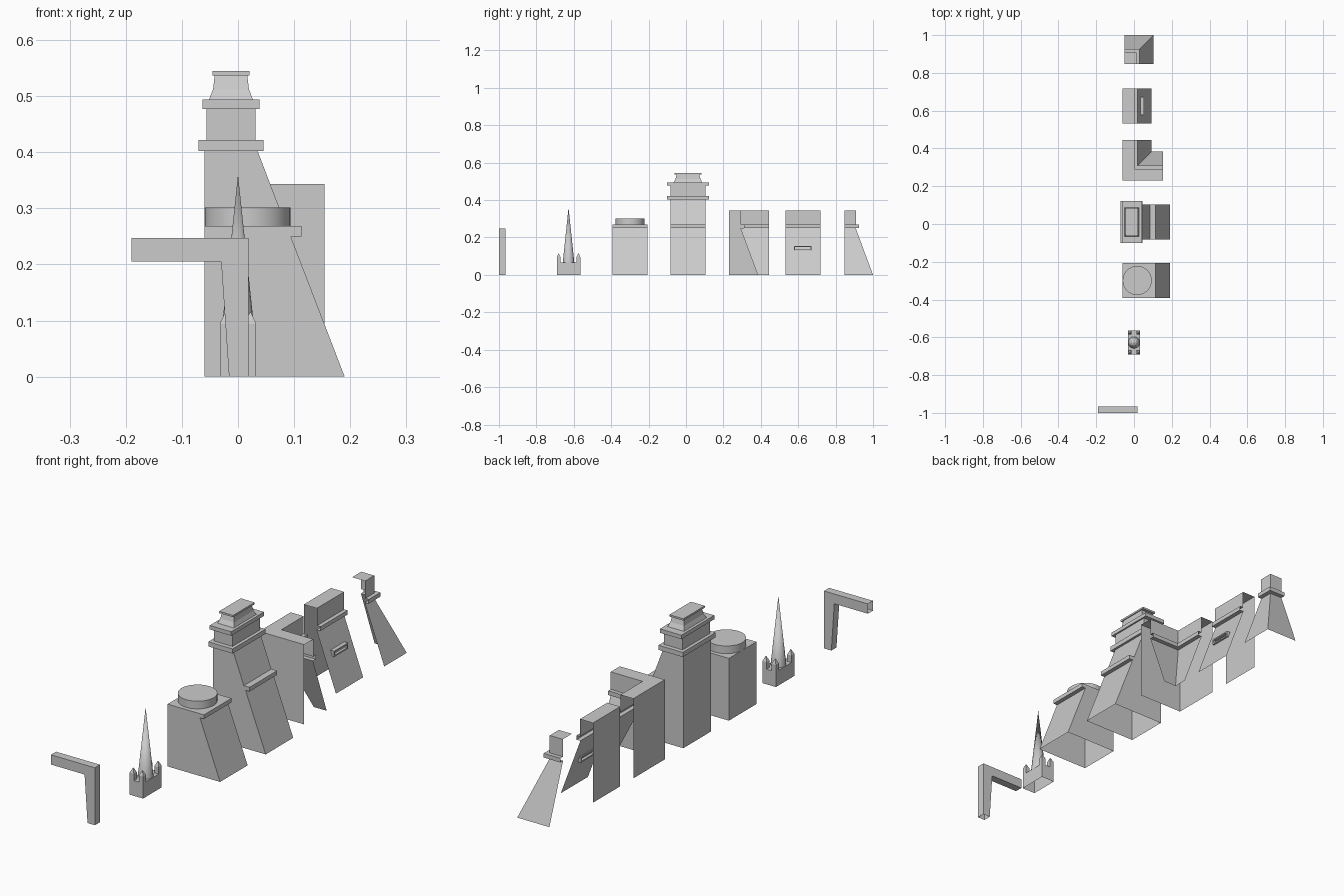
import bpy, bmesh
from mathutils import Matrix

if "Cube" in bpy.data.objects:
    bpy.data.objects.remove(bpy.data.objects["Cube"], do_unlink=True)

stone = bpy.data.materials.new("grey_stone")
stone.use_nodes = True
GREY = (0.6, 0.6, 0.6, 1)
stone.diffuse_color = GREY
stone.node_tree.nodes["Principled BSDF"].inputs["Base Color"].default_value = GREY


def finish(name, bm, smooth=False):
    me = bpy.data.meshes.new(name)
    bm.to_mesh(me)
    bm.free()
    ob = bpy.data.objects.new(name, me)
    bpy.context.collection.objects.link(ob)
    me.materials.append(stone)
    if smooth:
        bpy.ops.object.select_all(action="DESELECT")
        ob.select_set(True)
        bpy.context.view_layer.objects.active = ob
        bpy.ops.object.shade_smooth_by_angle(angle=0.7)
    return ob


def sweep(name, profile, frames, caps=False, gap=None):
    """Sweep an open (distance, height) profile through frames mapping distance to (x, y)."""
    bm = bmesh.new()
    rings = [[bm.verts.new((*f(d), z)) for d, z in profile] for f in frames]
    for a, b in zip(rings, rings[1:]):
        for i in range(len(profile) - 1):
            if i != gap:
                bm.faces.new((a[i], b[i], b[i + 1], a[i + 1]))
    if caps:
        bm.faces.new(rings[0])
        bm.faces.new(rings[-1][::-1])
    return finish(name, bm)


def straight(y0, y1, x0=0):
    return [lambda d: (x0 + d, y0), lambda d: (x0 + d, y1)]


def loft(name, cx, cy, levels, open_bottom=False):
    """Stack rectangles given as (height, half width, half depth)."""
    bm = bmesh.new()
    rings = [[bm.verts.new((cx + sx * hx, cy + sy * hy, z))
              for sx, sy in ((-1, -1), (1, -1), (1, 1), (-1, 1))] for z, hx, hy in levels]
    for a, b in zip(rings, rings[1:]):
        for i in range(4):
            j = (i + 1) % 4
            bm.faces.new((a[i], a[j], b[j], b[i]))
    bm.faces.new(rings[-1])
    if not open_bottom:
        bm.faces.new(rings[0][::-1])
    return finish(name, bm)


def box(name, x0, x1, y0, y1, z0, z1, **kw):
    hx, hy = (x1 - x0) / 2, (y1 - y0) / 2
    return loft(name, x0 + hx, y0 + hy, [(z0, hx, hy), (z1, hx, hy)], **kw)


def cone(name, x, y, z0, z1, r0, r1, sides):
    bm = bmesh.new()
    bmesh.ops.create_cone(bm, cap_ends=True, segments=sides, radius1=r0, radius2=r1,
                          depth=z1 - z0, matrix=Matrix.Translation((x, y, (z0 + z1) / 2)))
    return finish(name, bm, smooth=True)


LEDGE, LEDGE_TOP, WALL_TOP = 0.25, 0.268, 0.343
BACK = -0.06

# Angled bracket, open at its foot and arm end
sweep("bracket", [(0.019, 0), (0.019, 0.247), (-0.19, 0.247), (-0.19, 0.205),
                  (-0.03, 0.205), (-0.016, 0)], straight(-1, -0.965), caps=True, gap=2)

# Spire with corner pinnacles
SY = -0.628
box("spire_base", -0.032, 0.032, SY - 0.063, SY + 0.063, 0, 0.065, open_bottom=True)
cone("spire", 0, SY, 0.065, 0.36, 0.031, 0, 16)
for sx in (-1, 1):
    for sy in (-1, 1):
        loft("pinnacle", sx * 0.022, SY + sy * 0.053,
             [(0.06, 0.01, 0.01), (0.095, 0.01, 0.01), (0.115, 0.001, 0.001)])

# Low bastion with a round platform
sweep("low_bastion", [(0.19, 0), (0.094, LEDGE), (0.113, LEDGE), (0.113, LEDGE_TOP),
                      (BACK, LEDGE_TOP), (BACK, 0)], straight(-0.393, -0.206), caps=True)
cone("round_platform", 0.017, -0.299, LEDGE_TOP - 0.003, 0.301, 0.077, 0.077, 32)

# Tall tower: battered body, collars, neck, lantern and cap
sweep("tall_tower", [(0.19, 0), (0.094, LEDGE), (0.113, LEDGE), (0.113, LEDGE_TOP),
                     (0.086, LEDGE_TOP), (0.035, 0.402), (BACK, 0.402), (BACK, 0)],
      straight(-0.083, 0.104), caps=True)
loft("tower_top", -0.0125, 0.0105, [
    (0.402, 0.058, 0.112), (0.422, 0.058, 0.112),
    (0.422, 0.044, 0.093), (0.477, 0.044, 0.093),
    (0.477, 0.051, 0.112), (0.494, 0.051, 0.112),
    (0.494, 0.039, 0.077), (0.512, 0.032, 0.067), (0.537, 0.029, 0.060),
    (0.537, 0.033, 0.073), (0.545, 0.033, 0.073)])

# Shared wall section: battered face, ledge, parapet and top
face = [(0.153, 0), (0.06, LEDGE), (0.079, LEDGE), (0.079, LEDGE_TOP),
        (0.062, LEDGE_TOP), (0.062, WALL_TOP), (0, WALL_TOP)]
wall = face + [(0, 0)]

# Inner corner wall
CY, ARM = 0.23, 0.214
sweep("inner_corner_wall", wall, [lambda d: (BACK + ARM, CY + d),
                                  lambda d: (BACK + d, CY + d),
                                  lambda d: (BACK + d, CY + ARM)])

# Straight wall with a framed slit
sweep("straight_wall", wall, straight(0.533, 0.718, BACK))
Y0, Y1, Z0, Z1, T = 0.578, 0.672, 0.13, 0.155, 0.006
for name, y0, y1, z0, z1 in (("slit_sill", Y0, Y1, Z0, Z0 + T), ("slit_lintel", Y0, Y1, Z1 - T, Z1),
                             ("slit_jamb", Y0, Y0 + T, Z0 + T, Z1 - T),
                             ("slit_jamb", Y1 - T, Y1, Z0 + T, Z1 - T)):
    box(name, 0.03, 0.053, y0, y1, z0, z1)

# Outer corner wall, an open shell
OX, OY = -0.05, 0.847
sweep("outer_corner_wall", face, [lambda d: (OX + d, OY), lambda d: (OX + d, OY + d),
                                  lambda d: (OX, OY + d)])
